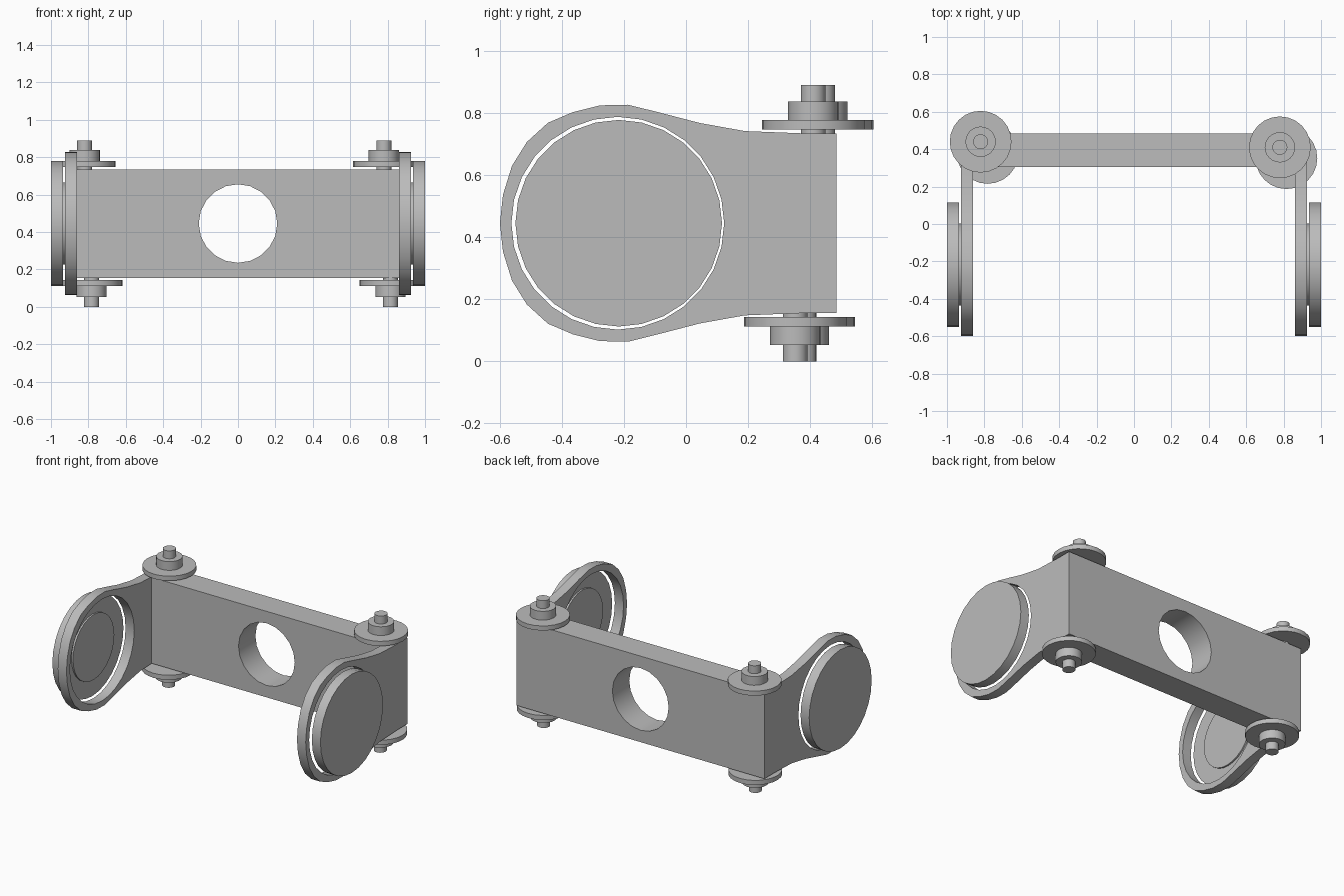
import bpy, bmesh, math
from mathutils import Matrix

if "Cube" in bpy.data.objects:
    bpy.data.objects.remove(bpy.data.objects["Cube"])

grey = bpy.data.materials.new("plain_grey")
grey.diffuse_color = (0.5, 0.5, 0.5, 1)
grey.use_nodes = True
grey.node_tree.nodes["Principled BSDF"].inputs["Base Color"].default_value = grey.diffuse_color


def finish(ob):
    ob.data.materials.clear()
    ob.data.materials.append(grey)
    bpy.ops.object.select_all(action='DESELECT')
    ob.select_set(True)
    bpy.context.view_layer.objects.active = ob
    bpy.ops.object.shade_smooth_by_angle(angle=math.radians(32))


def circle(cu, cv, r, n):
    return [(cu + r * math.cos(2 * math.pi * i / n),
             cv + r * math.sin(2 * math.pi * i / n)) for i in range(n)]


def plate(name, loops, thickness, matrix):
    """Flat plate from outline loops (first outer, then holes)."""
    cu = bpy.data.curves.new(name, 'CURVE')
    cu.dimensions = '2D'
    cu.fill_mode = 'BOTH'
    cu.extrude = thickness / 2
    for pts in loops:
        sp = cu.splines.new('POLY')
        sp.points.add(len(pts) - 1)
        for p, (u, v) in zip(sp.points, pts):
            p.co = (u, v, 0, 1)
        sp.use_cyclic_u = True
    tmp = bpy.data.objects.new(name + "_outline", cu)
    bpy.context.collection.objects.link(tmp)
    dg = bpy.context.evaluated_depsgraph_get()
    me = bpy.data.meshes.new_from_object(tmp.evaluated_get(dg))
    bpy.data.objects.remove(tmp)
    bm = bmesh.new()
    bm.from_mesh(me)
    bmesh.ops.remove_doubles(bm, verts=bm.verts, dist=1e-4)
    bm.transform(matrix)
    bmesh.ops.recalc_face_normals(bm, faces=bm.faces)
    bm.to_mesh(me)
    bm.free()
    me.name = name
    ob = bpy.data.objects.new(name, me)
    bpy.context.collection.objects.link(ob)
    return ob


def stack(name, matrix, sections, n):
    """Closed turned part: sections are (height, radius) along local z."""
    bm = bmesh.new()
    rings = [[bm.verts.new((x, y, h)) for x, y in circle(0, 0, r, n)]
             for h, r in sections]
    for a, b in zip(rings, rings[1:]):
        for i in range(n):
            j = (i + 1) % n
            bm.faces.new((a[i], a[j], b[j], b[i]))
    bm.faces.new(rings[0])
    bm.faces.new(rings[-1])
    bm.transform(matrix)
    bmesh.ops.recalc_face_normals(bm, faces=bm.faces)
    me = bpy.data.meshes.new(name)
    bm.to_mesh(me)
    bm.free()
    ob = bpy.data.objects.new(name, me)
    bpy.context.collection.objects.link(ob)
    finish(ob)


CZ, CY = 0.445, -0.22

# back plate with round hole
frame = plate("frame", [[(-0.89, 0.155), (0.89, 0.155), (0.89, 0.735), (-0.89, 0.735)],
                        circle(0, CZ, 0.21, 20)], 0.18,
              Matrix.Translation((0, 0.395, 0)) @ Matrix.Rotation(math.pi / 2, 4, 'X'))

# side arms ending in rings
upper = [(0.485, 0.735), (0.37, 0.735), (0.19, 0.742), (0.045, 0.768), (-0.09, 0.803),
         (-0.187, 0.827), (-0.277, 0.825), (-0.365, 0.803), (-0.445, 0.769),
         (-0.513, 0.707), (-0.561, 0.63), (-0.59, 0.537), (-0.6, CZ)]
lower = [(y, 2 * CZ - z) for y, z in reversed(upper[:-1])]
yz_to_world = Matrix(((0, 0, 1, 0), (1, 0, 0, 0), (0, 1, 0, 0), (0, 0, 0, 1)))
for s in (-1, 1):
    arm = plate("arm", [upper + lower, circle(CY, CZ, 0.343, 28)], 0.065,
                Matrix.Translation((s * 0.8925, 0, 0)) @ yz_to_world)
    mod = frame.modifiers.new("join_arm", 'BOOLEAN')
    mod.operation = 'UNION'
    mod.solver = 'EXACT'
    mod.object = arm
    bpy.context.view_layer.objects.active = frame
    bpy.ops.object.modifier_apply(modifier=mod.name)
    bpy.data.objects.remove(arm)
finish(frame)

# outer discs with a shallow boss on the inside
for s, side in ((-1, "left"), (1, "right")):
    stack(side + "_disc",
          Matrix.Translation((0, CY + 0.003, CZ)) @ Matrix.Rotation(s * math.pi / 2, 4, 'Y'),
          [(0.925, 0.22), (0.936, 0.22), (0.936, 0.333), (1.0, 0.333)], 28)

# bolts: pin, washer and nut at each corner, above and below
bolt = [(-0.03, 0.04), (0.012, 0.04), (0.012, 0.165), (0.043, 0.165),
        (0.043, 0.081), (0.102, 0.081), (0.102, 0.04), (0.155, 0.04)]
for name, x, y, up in (("top_left_bolt", -0.82, 0.44, 1), ("top_right_bolt", 0.78, 0.41, 1),
                       ("bottom_left_bolt", -0.783, 0.38, -1),
                       ("bottom_right_bolt", 0.815, 0.352, -1)):
    stack(name, Matrix.Translation((x, y, 0.735 if up > 0 else 0.155)),
          [(up * h, r) for h, r in bolt], 24)
